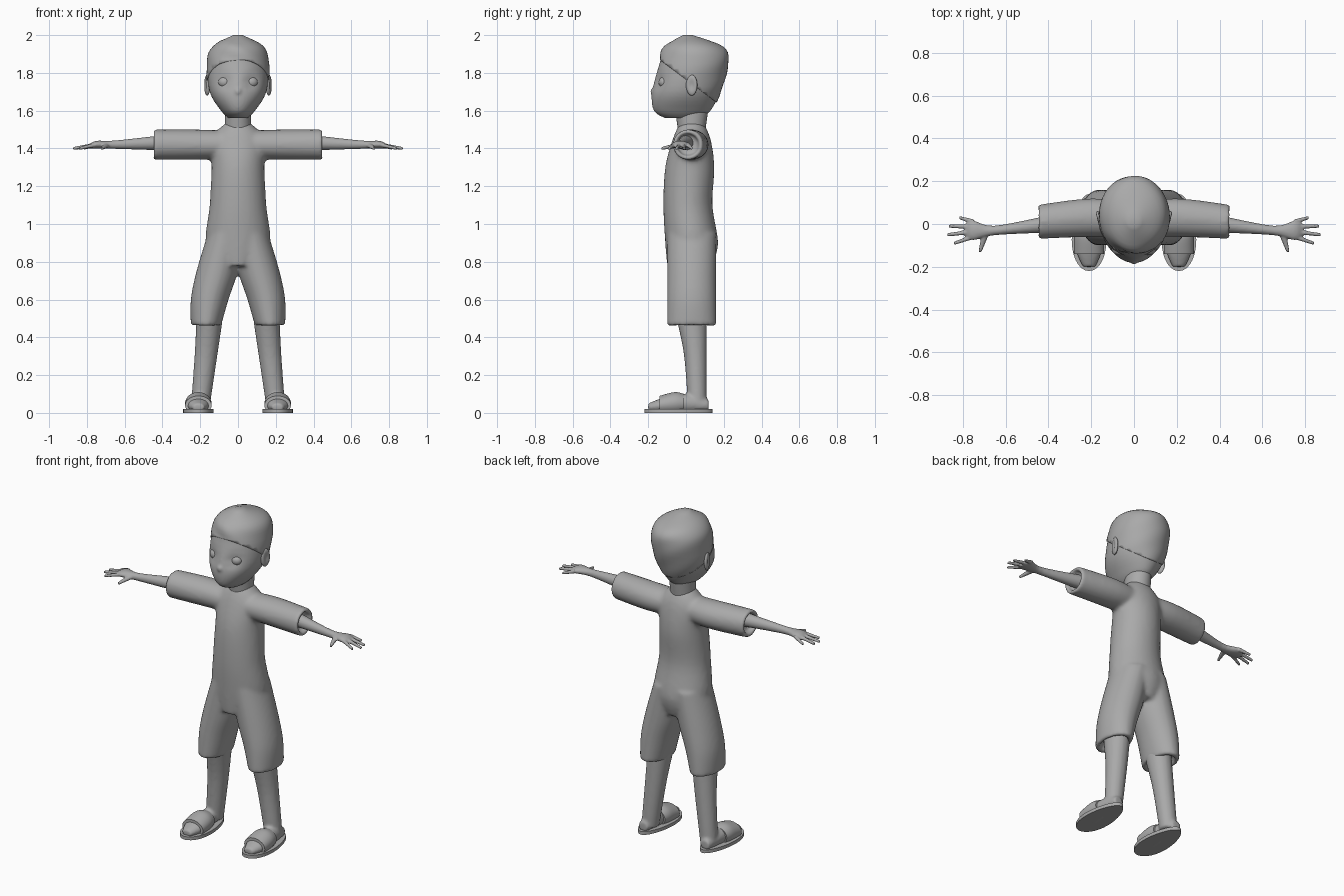
import bpy
import bmesh
from math import sin, cos, tau, exp, radians
from mathutils import Vector, Matrix

cube = bpy.data.objects.get("Cube")
if cube:
    bpy.data.objects.remove(cube, do_unlink=True)

GREY = (0.4, 0.4, 0.4, 1)
grey = bpy.data.materials.new("plain grey")
grey.use_nodes = True
grey.diffuse_color = GREY
grey.node_tree.nodes["Principled BSDF"].inputs["Base Color"].default_value = GREY


def flowing(rows, steps=5):
    """Fill in cross-sections along a smooth curve through the given ones."""
    knots = [Vector(row) for row in rows]
    padded = [knots[0], *knots, knots[-1]]
    result = []
    for before, start, end, after in zip(padded, padded[1:], padded[2:], padded[3:]):
        leave, arrive = (end - before) / 2, (after - start) / 2
        gap = end - start
        for step in range(steps):
            t = step / steps
            result.append(start + leave * t + (3 * gap - 2 * leave - arrive) * t ** 2
                          + (leave + arrive - 2 * gap) * t ** 3)
    return result + [knots[-1]]


def loft(bm, axis, rows, side=1, grow=0, hem=False, sides=32):
    """Skin ellipses given as (position on axis, centre a, centre b, radius a, radius b)."""
    place = {"x": lambda t, a, b: (t, a, b),
             "y": lambda t, a, b: (a, t, b),
             "z": lambda t, a, b: (a, b, t)}[axis]
    sections = flowing(rows)
    if hem:
        # Fold the open end back inside the cloth
        t, a, b, ra, rb = sections[-1]
        inward = 0.04 if rows[0][0] > t else -0.04
        sections.append((t, a, b, ra * 0.75, rb * 0.75))
        sections.append((t + inward, a, b, ra * 0.7, rb * 0.7))
    rings = []
    for t, a, b, ra, rb in sections:
        ring = []
        for i in range(sides):
            angle = tau * i / sides
            point = Vector(place(t, a + (ra + grow) * cos(angle), b + (rb + grow) * sin(angle)))
            point.x *= side
            ring.append(bm.verts.new(point))
        rings.append(ring)
    for low, high in zip(rings, rings[1:]):
        for i in range(sides):
            j = (i + 1) % sides
            bm.faces.new((low[i], low[j], high[j], high[i]))
    bm.faces.new(rings[0])
    bm.faces.new(rings[-1])


def ball(bm, centre, radii):
    shape = Matrix.Translation(centre) @ Matrix.Diagonal((*radii, 1))
    bmesh.ops.create_uvsphere(bm, u_segments=24, v_segments=16, radius=1, matrix=shape)


def finish(bm, name, voxel=0, relax=4):
    """Turn the mesh into an object; a voxel size melts its pieces together."""
    bmesh.ops.recalc_face_normals(bm, faces=bm.faces)
    mesh = bpy.data.meshes.new(name)
    bm.to_mesh(mesh)
    bm.free()
    mesh.materials.append(grey)
    mesh.shade_smooth()
    mesh.set_sharp_from_angle(angle=radians(50))
    obj = bpy.data.objects.new(name, mesh)
    bpy.context.collection.objects.link(obj)
    if voxel:
        blend = obj.modifiers.new("Blend", "REMESH")
        blend.mode = "VOXEL"
        blend.voxel_size = voxel
        blend.use_smooth_shade = True
        soften = obj.modifiers.new("Soften", "SMOOTH")
        soften.factor = 0.5
        soften.iterations = relax
    return obj


# Shirt and shorts, blended into one garment
bm = bmesh.new()
loft(bm, "z", [(.78, 0, .02, .1, .12), (.9, 0, .03, .17, .14), (1.1, 0, .01, .15, .13),
               (1.3, 0, .02, .14, .13), (1.45, 0, .03, .14, .1), (1.54, 0, .03, .06, .06)])
for side in (1, -1):
    loft(bm, "x", [(0, .02, 1.42, .08, .07), (.2, .03, 1.42, .09, .08),
                   (.45, .01, 1.42, .08, .08)], side, hem=True)
    loft(bm, "z", [(.95, .06, .03, .1, .13), (.75, .11, .03, .11, .13),
                   (.6, .15, .03, .1, .13), (.46, .17, .03, .08, .13)], side, hem=True)
finish(bm, "shirt_and_shorts", voxel=.012, relax=6)

# Head with eye sockets and nose
HEAD = [(1.56, 0, -.02, .05, .09), (1.6, 0, -.02, .09, .15), (1.7, 0, 0, .15, .18),
        (1.85, 0, .04, .16, .18), (1.94, 0, .04, .13, .15), (2, 0, .01, .02, .02)]
EYE_X, EYE_Z = .07, 1.75
bm = bmesh.new()
loft(bm, "z", HEAD, sides=48)
for v in bm.verts:
    if v.co.y < 0:
        across, up = abs(v.co.x) - EYE_X, v.co.z - EYE_Z
        v.co.y += .016 * exp(-(across ** 2 + up ** 2) / .0015)
ball(bm, (0, -.17, 1.7), (.02, .02, .02))
finish(bm, "head", voxel=.008)

# Neck
bm = bmesh.new()
loft(bm, "z", [(1.48, 0, .03, .07, .07), (1.62, 0, .03, .07, .09)])
finish(bm, "neck")

# Hair cap with a tilted hairline and soft swept locks
bm = bmesh.new()
loft(bm, "z", HEAD, grow=.005, sides=48)
for v in bm.verts:
    outward = Vector((v.co.x, v.co.y, v.co.z - 1.8)).normalized()
    fringe = max(.3, -outward.y)
    if v.co.z < 1.97:
        v.co += outward * fringe * .005 * sin(30 * v.co.x + 50 * v.co.z)
bmesh.ops.bisect_plane(bm, geom=bm.verts[:] + bm.edges[:] + bm.faces[:],
                       plane_co=(0, -.14, 1.87), plane_no=(0, .6, .8), clear_inner=True)
hair = finish(bm, "hair")
shell = hair.modifiers.new("Thickness", "SOLIDIFY")
shell.thickness = .012

for side, label in ((1, "left"), (-1, "right")):
    # Eye
    bm = bmesh.new()
    ball(bm, (side * EYE_X, -.115, EYE_Z), (.035, .03, .03))
    finish(bm, label + "_eye")

    # Ear with a dished outer face, flared towards the back
    bm = bmesh.new()
    centre = Vector((side * .164, .03, 1.735))
    ball(bm, centre, (.016, .03, .055))
    for v in bm.verts:
        offset = v.co - centre
        if side * offset.x > 0:
            v.co.x -= side * .012 * exp(-(offset.y / .016) ** 2 - (offset.z / .03) ** 2)
        v.co.x += side * offset.y / 4
    finish(bm, label + "_ear")

    # Forearm and palm, four spread fingers and a thumb
    bm = bmesh.new()
    loft(bm, "x", [(.4, 0, 1.43, .04, .04), (.65, -.03, 1.42, .022, .022),
                   (.75, -.03, 1.42, .045, .02), (.79, -.03, 1.41, .03, .01)], side)
    for finger in range(4):
        root, tip = .01 - .023 * finger, .03 - .04 * finger
        reach = .875 - .02 * (finger - 1.7) ** 2
        loft(bm, "x", [(.75, root, 1.42, .012, .012), (reach, tip, 1.4, .008, .008)],
             side, sides=12)
    loft(bm, "y", [(-.03, .69, 1.42, .02, .015), (-.13, .72, 1.4, .008, .008)], side, sides=12)
    finish(bm, label + "_arm_and_hand", voxel=.005, relax=2)

    # Lower leg and foot
    bm = bmesh.new()
    loft(bm, "z", [(.5, .15, .03, .07, .08), (.3, .17, .05, .06, .06),
                   (.03, .2, .06, .05, .05)], side)
    loft(bm, "y", [(.12, .21, .04, .03, .03), (0, .21, .05, .05, .05),
                   (-.12, .21, .04, .06, .04), (-.2, .21, .03, .03, .02)], side)
    finish(bm, label + "_leg_and_foot", voxel=.009)

    # Sandal strap over the instep, cut level with the sole
    bm = bmesh.new()
    loft(bm, "y", [(-.01, .21, .05, .06, .05), (-.06, .21, .05, .07, .06),
                   (-.14, .21, .04, .07, .05)], side)
    for v in bm.verts:
        v.co.z = max(v.co.z, .01)
    finish(bm, label + "_sandal_strap")

    # Sandal sole, wider at the toes
    bm = bmesh.new()
    middle = Vector((side * .21, -.04, 0))
    loft(bm, "z", [(0, .21, -.04, .08, .18), (.02, .21, -.04, .08, .18)], side)
    for v in bm.verts:
        offset = v.co - middle
        v.co.x = middle.x + offset.x * (1 - offset.y)
    finish(bm, label + "_sandal_sole")
